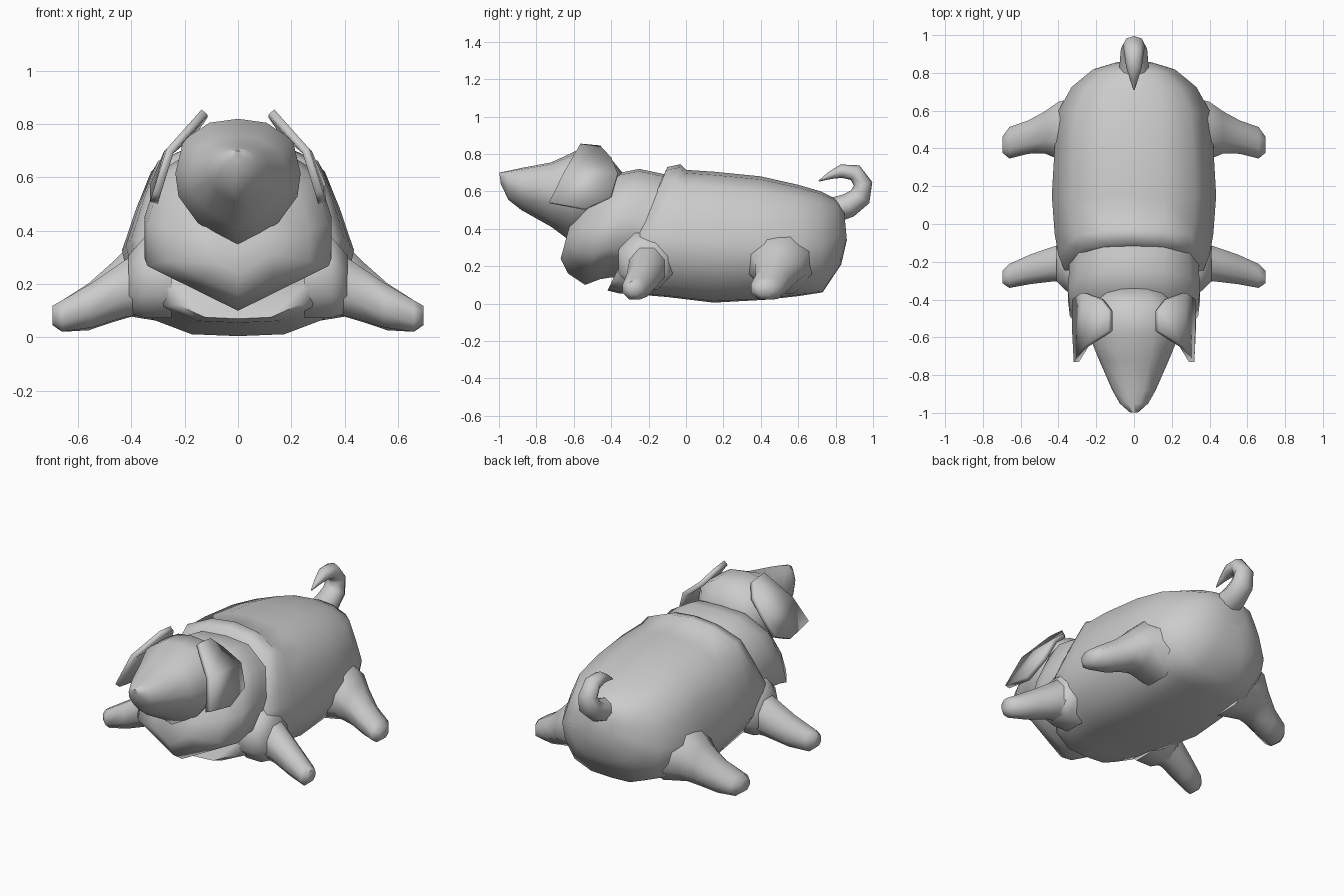
import bpy, math
from mathutils import Vector

if "Cube" in bpy.data.objects:
    bpy.data.objects.remove(bpy.data.objects["Cube"])


def make(name, verts, faces, mirror=False, thickness=0, angle=40):
    me = bpy.data.meshes.new(name)
    me.from_pydata(verts, [], faces)
    ob = bpy.data.objects.new(name, me)
    bpy.context.collection.objects.link(ob)
    bpy.ops.object.select_all(action='DESELECT')
    ob.select_set(True)
    bpy.context.view_layer.objects.active = ob
    bpy.ops.object.mode_set(mode='EDIT')
    bpy.ops.mesh.select_all(action='SELECT')
    bpy.ops.mesh.normals_make_consistent(inside=False)
    bpy.ops.object.mode_set(mode='OBJECT')
    bpy.ops.object.shade_smooth_by_angle(angle=math.radians(angle))
    if thickness:
        mod = ob.modifiers.new("Thickness", 'SOLIDIFY')
        mod.thickness = thickness
        mod.offset = 0
    if mirror:
        ob.modifiers.new("Mirror", 'MIRROR')
    return ob


def loft(name, rings, **kw):
    n = len(rings[0])
    verts = [p for r in rings for p in r]
    faces = [(i * n + j, i * n + (j + 1) % n, (i + 1) * n + (j + 1) % n, (i + 1) * n + j)
             for i in range(len(rings) - 1) for j in range(n)]
    faces += [tuple(range(n)), tuple(range(len(verts) - n, len(verts)))]
    return make(name, verts, faces, **kw)


def trunk(name, profile, stations, **kw):
    """Loft a half profile along y; station = top y, top z, bottom y, bottom z, half width."""
    full = profile + [(-x, t) for x, t in profile[-2:0:-1]]
    rings = [[(x * w, yb + (yt - yb) * t, zb + (zt - zb) * t) for x, t in full]
             for yt, zt, yb, zb, w in stations]
    return loft(name, rings, **kw)


def limb(name, stations):
    """Loft octagons sideways; station = x, y, z, y radius, z radius."""
    rings = []
    for x, y, z, ry, rz in stations:
        angs = [math.tau * (k + .5) / 8 for k in range(8)]
        rings.append([(x, y + 1.06 * ry * math.cos(a), z + 1.06 * rz * math.sin(a)) for a in angs])
    return loft(name, rings, mirror=True, angle=60)


# Plump body with a raised lip at the shoulders
trunk("body", [(0, 0), (.4, .01), (.74, .09), (.94, .28), (1, .46), (.88, .68),
               (.75, .88), (.38, .975), (0, 1)],
      [(-.13, .66, -.42, .07, .31), (-.10, .73, -.36, .055, .37), (-.03, .745, -.28, .05, .40),
       (0, .715, -.1, .035, .42), (.15, .705, .15, .005, .435), (.40, .68, .42, .02, .42),
       (.60, .635, .60, .04, .40), (.72, .60, .73, .06, .33), (.80, .56, .83, .21, .22),
       (.845, .50, .86, .34, .10)], angle=60)

# Chest and neck ruff with a pointed lower edge, running back inside the body
trunk("chest", [(0, 0), (.5, .14), (1, .28), (1, .55), (.85, .83), (.45, .98), (0, 1)],
      [(-.02, .67, -.30, .14, .34), (-.155, .70, -.40, .14, .345), (-.25, .72, -.46, .13, .35),
       (-.35, .70, -.54, .10, .34), (-.46, .61, -.63, .16, .27), (-.60, .50, -.67, .24, .13)],
      angle=65)

# Head tapering to the snout
trunk("head", [(0, 0), (.35, .1), (.65, .2), (.95, .4), (1, .58), (.87, .84), (.45, .97), (0, 1)],
      [(-.998, .70, -.99, .64, .025), (-.95, .71, -.95, .555, .075), (-.88, .725, -.88, .50, .115),
       (-.72, .755, -.72, .41, .185), (-.58, .82, -.62, .335, .235), (-.43, .81, -.46, .38, .23),
       (-.34, .70, -.36, .45, .15)], angle=75)

# Folded, drooping ears
make("ears",
     [(.125, -.565, .845), (.125, -.46, .835), (.17, -.40, .77), (.265, -.365, .69),
      (.315, -.40, .57), (.315, -.54, .505), (.305, -.73, .54), (.255, -.65, .70)],
     [(0, 1, 2, 3, 7), (7, 3, 4, 5, 6)], mirror=True, thickness=.03, angle=5)

# Splayed legs
limb("hind_legs", [(.25, .50, .23, .19, .18), (.40, .495, .215, .155, .14), (.47, .485, .17, .115, .115),
                   (.56, .46, .115, .09, .09), (.66, .43, .08, .085, .06), (.695, .42, .08, .045, .035)])
limb("front_legs", [(.30, -.20, .22, .12, .13), (.42, -.21, .185, .095, .11), (.55, -.24, .12, .08, .085),
                    (.66, -.275, .08, .065, .06), (.695, -.28, .085, .035, .035)])

# Shoulder cuffs around the front legs
limb("shoulder_cuffs", [(.25, -.215, .22, .15, .15), (.35, -.215, .225, .15, .155),
                        (.41, -.205, .20, .10, .11)])

# Curled tail: a tapering tube following a path
path = [(.76, .49, .07), (.87, .525, .065), (.93, .57, .06), (.947, .64, .05),
        (.905, .70, .045), (.83, .708, .036), (.77, .685, .02), (.71, .655, .003)]
rings = []
for i, (y, z, r) in enumerate(path):
    a, b = path[max(i - 1, 0)], path[min(i + 1, len(path) - 1)]
    d = Vector((b[0] - a[0], b[1] - a[1])).normalized()
    ring = []
    for k in range(8):
        t = math.tau * k / 8
        ring.append((1.15 * r * math.cos(t), y - d.y * r * math.sin(t), z + d.x * r * math.sin(t)))
    rings.append(ring)
loft("tail", rings, angle=60)
